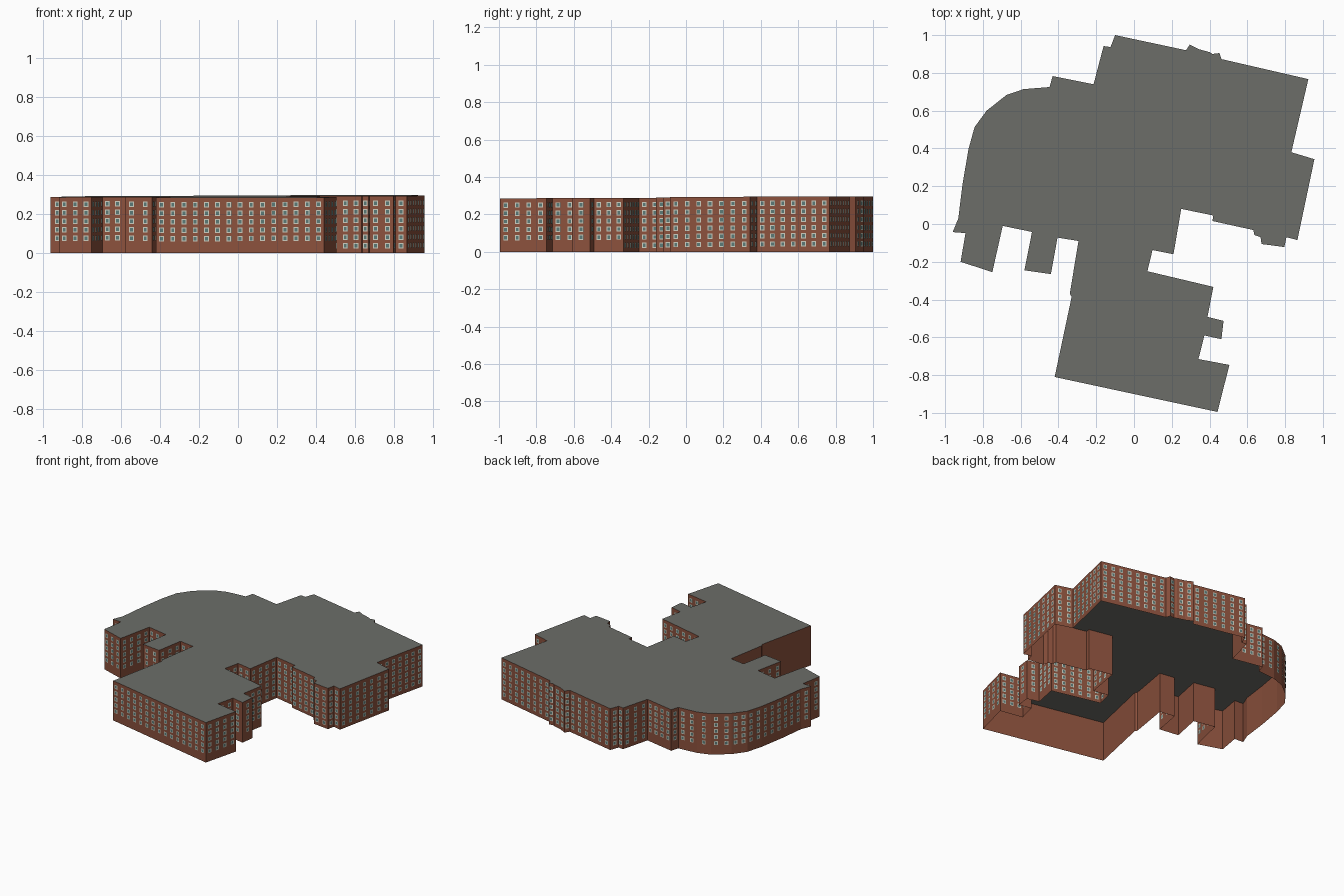
import bpy
from mathutils import Vector

cube = bpy.data.objects.get("Cube")
if cube:
    bpy.data.objects.remove(cube)


def make_material(name, colour):
    mat = bpy.data.materials.new(name)
    mat.use_nodes = True
    mat.diffuse_color = (*colour, 1)
    mat.node_tree.nodes["Principled BSDF"].inputs["Base Color"].default_value = (*colour, 1)
    return mat


brick = make_material("red brick", (0.26, 0.082, 0.046))
roofing = make_material("grey roofing", (0.15, 0.155, 0.14))
frame_paint = make_material("pale frame", (0.6, 0.61, 0.52))
glass = make_material("teal glass", (0.1, 0.19, 0.18))


def make_object(name, quads, material):
    """Flat-shaded mesh object from a list of polygons given as corner points."""
    verts, faces = [], []
    for quad in quads:
        faces.append(range(len(verts), len(verts) + len(quad)))
        verts += [tuple(p) for p in quad]
    mesh = bpy.data.meshes.new(name)
    mesh.from_pydata(verts, [], [tuple(f) for f in faces])
    mesh.materials.append(material)
    obj = bpy.data.objects.new(name, mesh)
    bpy.context.scene.collection.objects.link(obj)
    return obj


def roof_height(p):
    return 0.29 + 0.006 * p[1] + 0.003 * p[0]


# Plan of the building, one run of corners per wing, clockwise from above
north_front = [(-.10, 1), (.275, .92), (.295, .95), (.345, .925), (.4, .91),
               (.415, .9), (.452, .905), (.463, .873), (.923, .767)]
east_wing = [(.833, .38), (.955, .343), (.865, -.085), (.807, -.07), (.796, -.122),
             (.675, -.106), (.67, -.07), (.637, -.058), (.632, -.032)]
court = [(.415, .016), (.42, .045), (.25, .08), (.209, -.16), (.098, -.138), (.071, -.25)]
south_wing = [(.42, -.333), (.389, -.492), (.474, -.513), (.463, -.61), (.373, -.59),
              (.341, -.715), (.505, -.746), (.442, -.995), (-.42, -.81),
              (-.33, -.385), (-.34, -.37), (-.294, -.09)]
west_wings = [(-.405, -.072), (-.44, -.265), (-.58, -.245), (-.54, -.042),
              (-.695, -.01), (-.75, -.255), (-.918, -.2), (-.892, -.048), (-.96, -.043)]
round_corner = [(-.93, .03), (-.908, .21), (-.876, .397), (-.844, .513), (-.78, .6),
                (-.675, .683), (-.585, .714), (-.447, .725)]
north_steps = [(-.431, .783), (-.214, .74), (-.161, .942), (-.124, .937)]
plan = north_front + east_wing + court + south_wing + west_wings + round_corner + north_steps

walls, frames, panes = [], [], []
BAY, STOREY = 0.058, 0.0435
HALF_W, HALF_H, BAR = 0.0125, 0.014, 0.005


def add_window(centre, along, out):
    """Glass pane with four frame bars, laid just proud of the wall."""
    def rect(x0, x1, z0, z1, lift):
        return [centre + along * x + Vector((0, 0, z)) + out * lift
                for x, z in ((x0, z0), (x0, z1), (x1, z1), (x1, z0))]
    w, h = HALF_W, HALF_H
    panes.append(rect(-w, w, -h, h, 0.0015))
    for bar in ((-w, -w + BAR, -h, h), (w - BAR, w, -h, h),
                (-w + BAR, w - BAR, h - BAR, h), (-w + BAR, w - BAR, -h, -h + BAR)):
        frames.append(rect(*bar, 0.003))


# Brick walls and their window grid
for a, b in zip(plan, plan[1:] + plan[:1]):
    walls.append([(*a, 0), (*a, roof_height(a)), (*b, roof_height(b)), (*b, 0)])
    start, end = Vector((*a, 0)), Vector((*b, 0))
    length = (end - start).length
    along = (end - start).normalized()
    out = Vector((-along.y, along.x, 0))
    middle = (start + end) / 2
    blank = out.x < -0.8 and middle.y < -0.2 and middle.x > -0.5
    if length < 0.035 or blank:
        continue
    bays = max(1, round(length / BAY - 0.2))
    has_ground_row = middle.y > -0.3 and middle.x > -0.2
    for bay in range(bays):
        foot = start + along * length * (bay + 0.5) / bays
        top_row = roof_height(foot) - 0.036
        for row in range(6 if has_ground_row else 5):
            add_window(foot + Vector((0, 0, top_row - row * STOREY)), along, out)

make_object("brick_walls", walls, brick)
make_object("window_frames", frames, frame_paint)
make_object("window_glass", panes, glass)

# Flat roof covering the whole plan
make_object("flat_roof", [[(*p, roof_height(p)) for p in reversed(plan)]], roofing)
